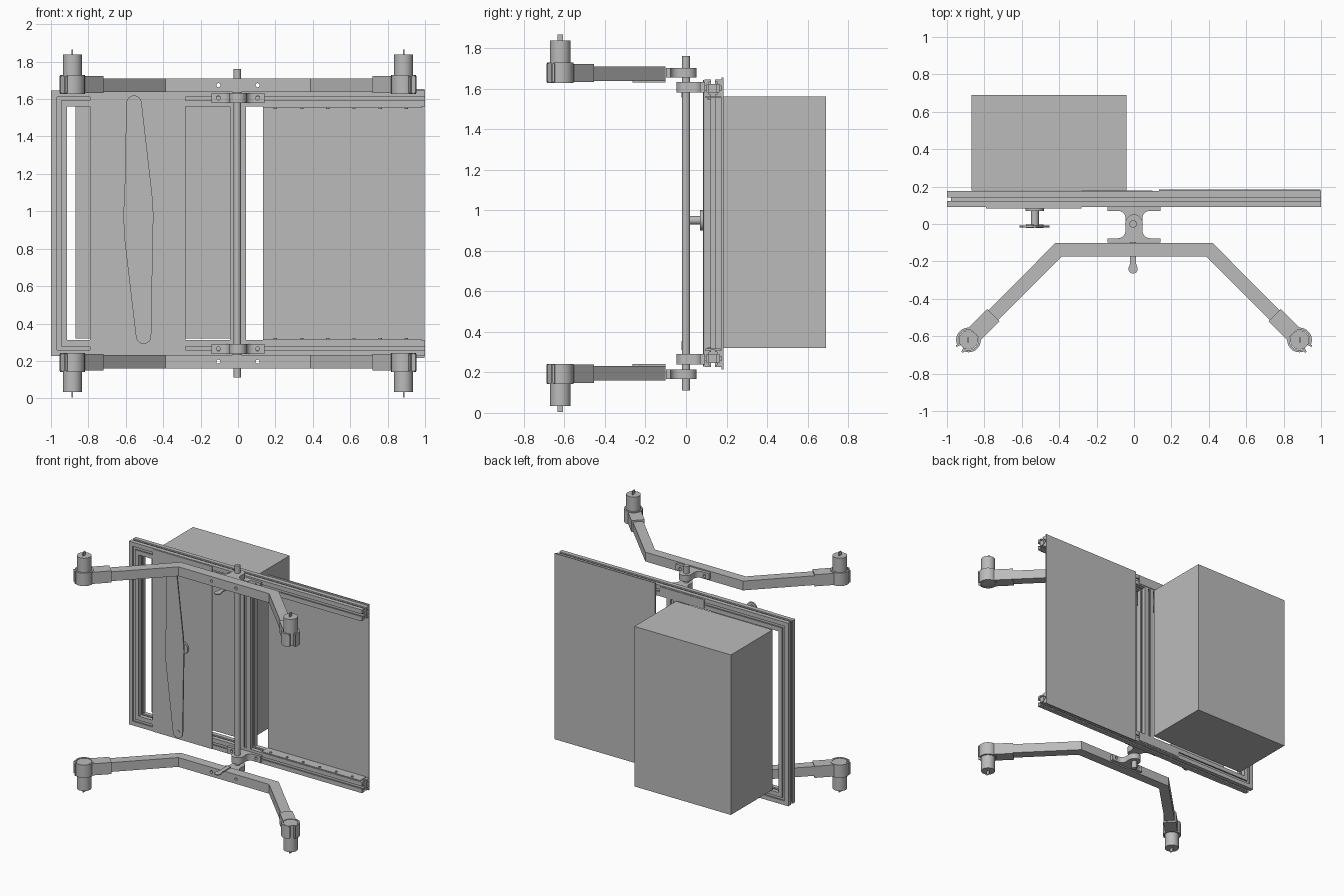
import bpy, bmesh
from math import sin, cos, pi, radians
from mathutils import Vector, Matrix

cube = bpy.data.objects.get("Cube")
if cube:
    bpy.data.objects.remove(cube, do_unlink=True)

grey = bpy.data.materials.new("mid_grey")
grey.use_nodes = True
colour = (0.5, 0.5, 0.5, 1)
grey.diffuse_color = colour
grey.node_tree.nodes["Principled BSDF"].inputs["Base Color"].default_value = colour

# Empty that upper parts are mirrored about
centre = bpy.data.objects.new("mirror_centre", None)
centre.location.z = 0.935
centre.hide_render = True
bpy.context.collection.objects.link(centre)
parts = []


def finish(name, bm, mirror=""):
    bmesh.ops.recalc_face_normals(bm, faces=bm.faces)
    mesh = bpy.data.meshes.new(name)
    bm.to_mesh(mesh)
    bm.free()
    mesh.materials.append(grey)
    ob = bpy.data.objects.new(name, mesh)
    bpy.context.collection.objects.link(ob)
    if mirror:
        mod = ob.modifiers.new("mirror", "MIRROR")
        mod.use_axis = ["x" in mirror, False, "z" in mirror]
        mod.mirror_object = centre
        mod.use_mirror_merge = False
    parts.append(ob)
    return ob


def place(plane, a, b, w):
    return (a, w, b) if plane == "xz" else (a, b, w)


def loft(name, rings, mirror=""):
    bm = bmesh.new()
    loops = [[bm.verts.new(p) for p in ring] for ring in rings]
    n = len(loops[0])
    for r, s in zip(loops, loops[1:]):
        for i in range(n):
            j = (i + 1) % n
            bm.faces.new((r[i], r[j], s[j], s[i]))
    bm.faces.new(loops[0])
    bm.faces.new(loops[-1])
    return finish(name, bm, mirror)


def prism(name, outline, lo, hi, plane="xy", mirror=""):
    return loft(name, [[place(plane, a, b, w) for a, b in outline] for w in (lo, hi)], mirror)


def sweep(name, path, profile, plane, w0, mirror=""):
    """Sweep a profile along a flat path with mitred corners."""
    pts = [Vector(p) for p in path]
    normals = [Vector((p.y - q.y, q.x - p.x)).normalized() for p, q in zip(pts, pts[1:])]
    rings = []
    for i, p in enumerate(pts):
        m, n = normals[max(i - 1, 0)], normals[min(i, len(normals) - 1)]
        d = (m + n) / (1 + m.dot(n))
        rings.append([place(plane, *(p + d * u), w0 + w) for u, w in profile])
    return loft(name, rings, mirror)


def box(name, x, y, z, mirror=""):
    return prism(name, [(x[0], y[0]), (x[1], y[0]), (x[1], y[1]), (x[0], y[1])], *z, "xy", mirror)


def arc(cx, cy, r, start, end, n=16):
    angles = [radians(start + (end - start) * i / n) for i in range(n + 1)]
    return [(cx + r * cos(t), cy + r * sin(t)) for t in angles]


def disc(cx, cy, r, n=32):
    return arc(cx, cy, r, 0, 360, n)[:-1]


def rect(u, w):
    return [(-u, -w), (u, -w), (u, w), (-u, w)]


def cut(ob, cutter):
    mod = ob.modifiers.new("holes", "BOOLEAN")
    mod.operation = "DIFFERENCE"
    mod.object = cutter
    mod.solver = "EXACT"
    if len(ob.modifiers) > 1:
        ob.modifiers.move(len(ob.modifiers) - 1, 0)


def hole_cutter(name, z, lo, hi):
    bm = bmesh.new()
    for x in (-0.105, 0.105):
        bmesh.ops.create_cone(bm, cap_ends=True, segments=20, radius1=0.011, radius2=0.011,
                              depth=hi - lo, matrix=Matrix.Translation((x, (lo + hi) / 2, z))
                              @ Matrix.Rotation(pi / 2, 4, "X"))
    ob = finish(name, bm)
    ob.hide_render = True
    ob.display_type = "WIRE"
    ob.hide_set(True)
    parts.remove(ob)
    return ob


# Slotted extrusion section, one side turned four times
H, LIP, OPEN, IN, DEEP = 0.0425, 0.032, 0.01, 0.019, 0.021
side = [(H, -H), (H, -OPEN), (LIP, -OPEN), (LIP, -IN), (DEEP, -IN),
        (DEEP, IN), (LIP, IN), (LIP, OPEN), (H, OPEN)]
slotted = []
for k in range(4):
    c, s = round(cos(k * pi / 2)), round(sin(k * pi / 2))
    slotted += [(c * u - s * w, s * u + c * w) for u, w in side]

# Frame: C-shaped rail loop and centre post
LOW, TOP, FY = 0.268, 1.602, 0.133
sweep("rail_frame", [(1, LOW), (-0.957, LOW), (-0.957, TOP), (1, TOP)], slotted, "xz", FY)
sweep("centre_post", [(0, LOW + H), (0, TOP - H)], slotted, "xz", FY)

# Panels and rear housing
box("front_plate", (-0.79, -0.28), (0.083, 0.09), (0.228, 1.642))
box("rear_panel", (0.135, 0.998), (0.176, 0.184), (0.215, 1.655))
box("rear_housing", (-0.868, -0.04), (0.18, 0.69), (0.32, 1.56))
box("rear_joint_plate", (-0.28, 0.1), (0.175, 0.18), (1.57, 1.635), "z")
box("rail_strip", (0.135, 0.98), (0.095, 0.17), (1.553, 1.56), "z")
for i in range(6):
    prism("strip_bolt", disc(0.2 + i * 0.14, 0.115, 0.009, 12), 1.547, 1.553, "xy", "z")

# Pivot rod
prism("pivot_rod", disc(-0.004, 0, 0.02), 0.11, 1.76)

# Pivot brackets: one faces the frame, one faces the arm
arm_holes = hole_cutter("arm_hole_cutter", 1.674, -0.25, -0.055)
frame_holes = hole_cutter("frame_hole_cutter", 1.606, 0.05, 0.12)
half = [(0.142, 0.091), (0.142, 0.07), (0.085, 0.07)] + arc(0.085, 0.03, 0.04, 105, 180, 6)
shape = half + arc(0, 0, 0.047, 0, -180, 24) + [(-x, y) for x, y in reversed(half)]
frame_bracket = prism("frame_bracket", shape, 1.58, 1.632, "xy", "z")
cut(frame_bracket, frame_holes)
arm_bracket = prism("arm_bracket", [(x, -y * 1.09) for x, y in shape], 1.655, 1.702, "xy", "z")
cut(arm_bracket, arm_holes)

# Bent arms with end sleeves
MX, MY, AZ = 0.885, -0.62, 1.674
EX, EY = 0.835, -0.57
path = [(-EX, EY), (-0.404, -0.138), (0.404, -0.138), (EX, EY)]
arm = sweep("arm", path, rect(0.037, 0.036), "xy", AZ, "z")
cut(arm, arm_holes)
sweep("arm_sleeve", [(0.752, -0.487), (0.85, -0.585)], rect(0.047, 0.045), "xy", AZ + 0.003, "xz")

# Rounded tab against the inner side of each arm
tab = [(0.016, -0.1), (0.016, -0.21)] + arc(0, -0.24, 0.025, 30, -210) + [(-0.016, -0.21), (-0.016, -0.1)]
prism("arm_tab", [(x - 0.005, y) for x, y in tab], 1.63, 1.638, "xy", "z")

# Motors, split clamps and shafts at the arm ends
prism("motor", disc(MX, MY, 0.051), 1.63, 1.837, "xy", "xz")
box("motor_shaft", (MX - 0.004, MX + 0.004), (MY - 0.014, MY + 0.014), (1.837, 1.866), "xz")
ring = arc(MX, MY, 0.066, -30, 300, 32) + arc(MX, MY, 0.054, 300, -30, 32)
prism("motor_clamp", ring, 1.628, 1.728, "xy", "xz")
for a in (-27, -63):
    ca, sa = cos(radians(a)), sin(radians(a))
    ear = [(MX + ca * u - sa * w, MY + sa * u + ca * w)
           for u, w in ((0.05, -0.005), (0.074, -0.005), (0.074, 0.005), (0.05, 0.005))]
    prism("clamp_ear", ear, 1.632, 1.724, "xy", "xz")

# Swinging blade with its hub
top_x, top_z, low_x, low_z = -0.556, 1.578, -0.505, 0.332
blade = (arc(top_x, top_z, 0.041, 0, 180) + [(-0.606, 1.12), (-0.613, 0.98), (-0.608, 0.86)]
         + arc(low_x, low_z, 0.041, 180, 360) + [(-0.455, 0.86), (-0.452, 0.98), (-0.459, 1.09)])
prism("blade", blade, -0.018, -0.008, "xz")
for x, z in ((top_x, top_z), (low_x, low_z)):
    prism("blade_pin", disc(x, z, 0.022), -0.021, -0.004, "xz")
prism("blade_hub", disc(-0.53, 0.95, 0.021), -0.01, 0.08, "xz")
prism("hub_flange", disc(-0.53, 0.95, 0.05), 0.07, 0.085, "xz")

# Smooth the curved surfaces, keeping edges sharp
bpy.ops.object.select_all(action="DESELECT")
for ob in parts:
    ob.select_set(True)
bpy.context.view_layer.objects.active = parts[0]
bpy.ops.object.shade_smooth_by_angle(angle=radians(30))
